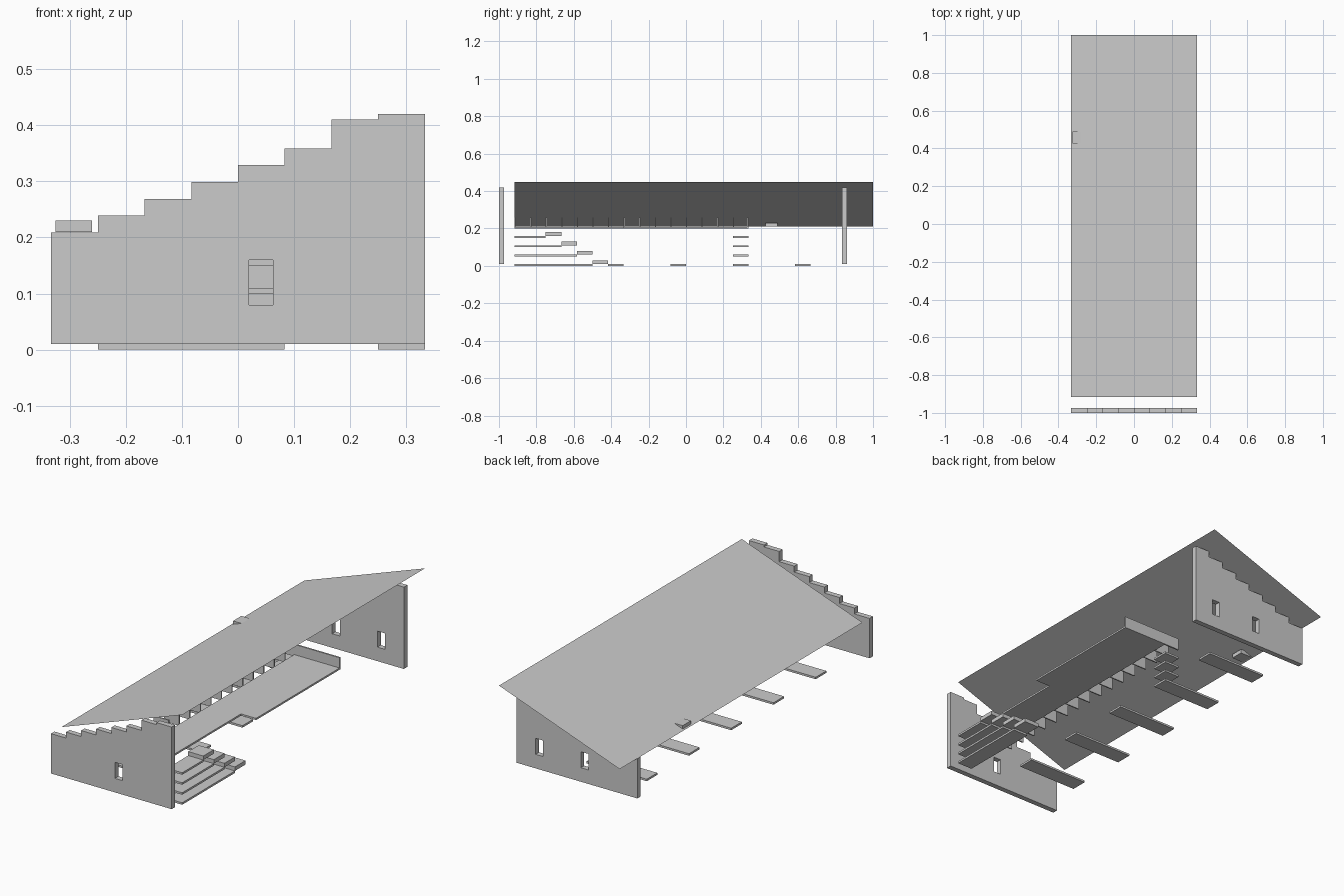
import bpy, bmesh

if "Cube" in bpy.data.objects:
    bpy.data.objects.remove(bpy.data.objects["Cube"])

grey = bpy.data.materials.new("light grey")
grey.diffuse_color = (0.6, 0.6, 0.6, 1)
grey.use_nodes = True
grey.node_tree.nodes["Principled BSDF"].inputs["Base Color"].default_value = grey.diffuse_color
U = 1 / 12  # building module


def add_mesh(name, bm):
    bmesh.ops.recalc_face_normals(bm, faces=bm.faces)
    me = bpy.data.meshes.new(name)
    bm.to_mesh(me)
    bm.free()
    me.materials.append(grey)
    ob = bpy.data.objects.new(name, me)
    bpy.context.collection.objects.link(ob)
    return ob


def extrude(name, profile, axis, a, b):
    """Extrude a flat outline along y (xz outline) or z (xy outline)."""
    bm = bmesh.new()
    put = (lambda p: (p[0], a, p[1])) if axis == 'y' else (lambda p: (p[0], p[1], a))
    face = bm.faces.new([bm.verts.new(put(p)) for p in profile])
    new = bmesh.ops.extrude_face_region(bm, geom=[face])["geom"]
    step = (0, b - a, 0) if axis == 'y' else (0, 0, b - a)
    bmesh.ops.translate(bm, vec=step, verts=[v for v in new if isinstance(v, bmesh.types.BMVert)])
    return add_mesh(name, bm)


def box(name, x0, x1, y0, y1, z0, z1):
    return extrude(name, [(x0, y0), (x1, y0), (x1, y1), (x0, y1)], 'z', z0, z1)


# Stepped gable walls with window openings
def gable(name, y0, y1, tops, windows):
    outline = [(4 * U, 0.01), (-4 * U, 0.01)]
    for i, z in enumerate(tops):
        outline += [((i - 4) * U, z), ((i - 3) * U, z)]
    wall = extrude(name, outline, 'y', y0, y1)
    for x in windows:
        cutter = box(name + "_window_cutter", x, x + 0.042, y0 - 0.05, y1 + 0.05, 0.08, 0.16)
        cutter.hide_render = True
        cutter.hide_set(True)
        mod = wall.modifiers.new("window", 'BOOLEAN')
        mod.operation = 'DIFFERENCE'
        mod.solver = 'EXACT'
        mod.object = cutter
    bpy.context.view_layer.update()
    graph = bpy.context.evaluated_depsgraph_get()
    cut = bpy.data.meshes.new_from_object(wall.evaluated_get(graph))
    cutters = [m.object for m in wall.modifiers]
    wall.modifiers.clear()
    wall.data = cut
    for c in cutters:
        bpy.data.objects.remove(c)


steps = [0.209 + 0.03 * i for i in range(8)]
gable("front_wall", -1, -0.973, steps[:6] + [0.41, 0.42], [0.02])
gable("back_wall", 10 * U, 0.86, steps, [-0.063, 0.187])

# Single-sheet sloping roof
bm = bmesh.new()
bm.faces.new([bm.verts.new(p) for p in (
    (-4 * U, -11 * U, 0.21), (4 * U, -11 * U, 0.449), (4 * U, 1, 0.449), (-4 * U, 1, 0.21))])
add_mesh("roof", bm)

# Small roof vent
box("roof_vent", -0.325, -0.26, 0.425, 0.49, 0.21, 0.23)

# Ground planks
for i in range(5):
    y = (-9 + 4 * i) * U
    box("ground_plank", -3 * U, U, y, y + U, 0, 0.01)

# Upper deck, notched for the staircase
extrude("deck", [(U, -11 * U), (3 * U, -11 * U), (3 * U, -4 * U), (4 * U, -4 * U),
                 (4 * U, 4 * U), (U, 4 * U)], 'z', 0.20, 0.209)

# Upright ribs along the deck edge and the end panel
for i in range(15):
    y = (-11 + i) * U
    box("deck_rib", 0, U, y, y + 0.006, 0.20, 0.26)
box("deck_end_panel", 0, 4 * U, 4 * U - 0.008, 4 * U, 0.20, 0.26)

# Staircase: a thin slab and a thicker tread per level
for i in range(4):
    z = 0.05 * i
    y = (-6 - i) * U
    box("stair_slab", 3 * U, 4 * U, -11 * U, y, z, z + 0.01)
    box("stair_tread", 3 * U, 4 * U, y, y + U, z + 0.01, z + 0.03)

# Stacked shelves under the end of the deck
for i in range(1, 4):
    box("shelf", 0, U, 3 * U, 4 * U, 0.05 * i, 0.05 * i + 0.01)
